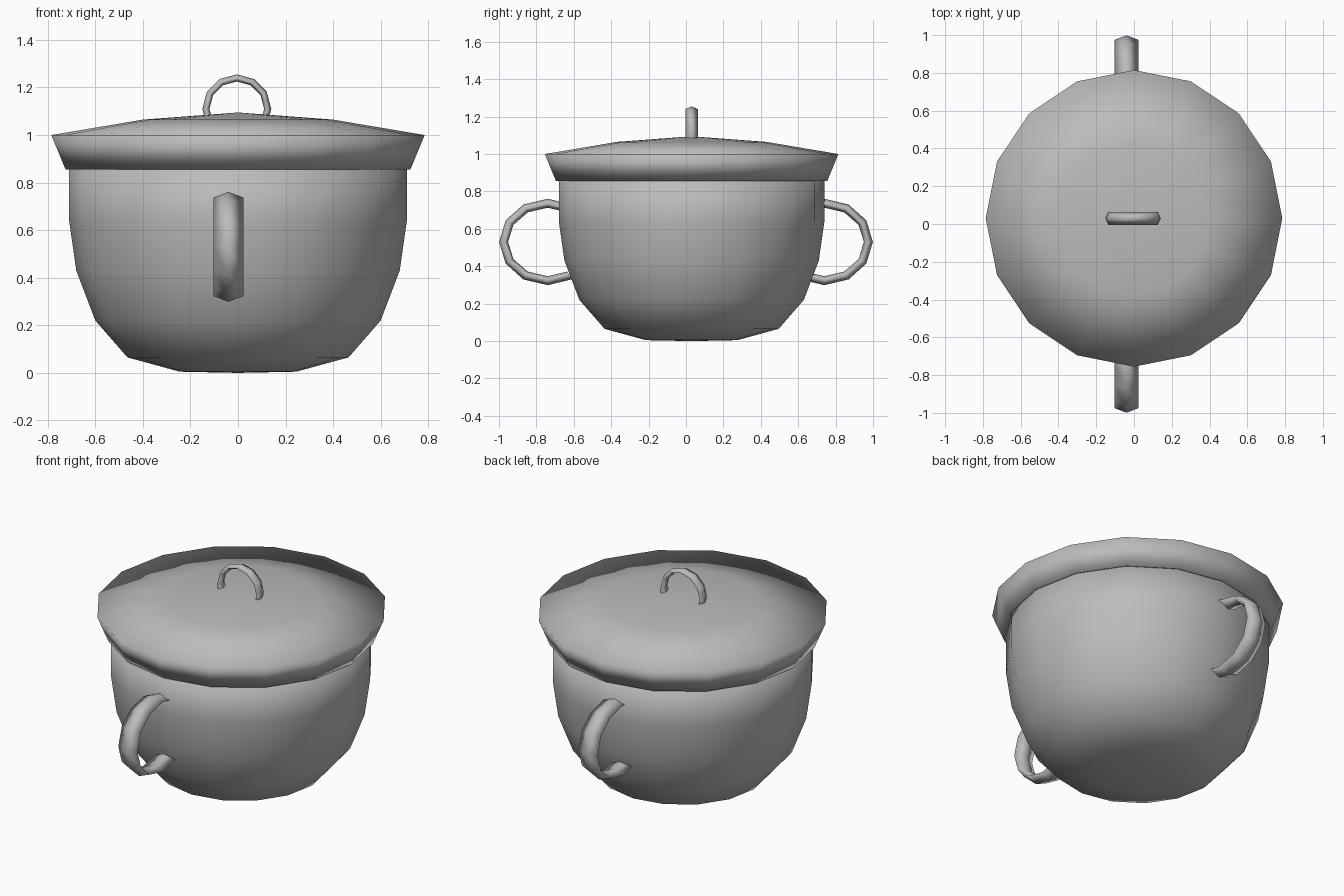
import bpy
import bmesh
from math import sin, cos, pi, radians

if "Cube" in bpy.data.objects:
    bpy.data.objects.remove(bpy.data.objects["Cube"])

grey = bpy.data.materials.new("plain_grey")
grey.use_nodes = True
COLOUR = (0.5, 0.5, 0.5, 1)
grey.diffuse_color = COLOUR
grey.node_tree.nodes["Principled BSDF"].inputs["Base Color"].default_value = COLOUR

SIDES = 16
AXIS_Y = 0.03


def finish(name, bm, location):
    """Turn a bmesh into a smooth grey object."""
    for face in bm.faces:
        face.smooth = True
    mesh = bpy.data.meshes.new(name)
    bm.to_mesh(mesh)
    bm.free()
    mesh.materials.append(grey)
    obj = bpy.data.objects.new(name, mesh)
    obj.location = location
    bpy.context.collection.objects.link(obj)
    return obj


def lathe(name, profile, thickness):
    """Spin a (radius, height) profile and give it an inner shell."""
    bm = bmesh.new()
    verts = [bm.verts.new((r, 0, z)) for r, z in profile]
    edges = [bm.edges.new(pair) for pair in zip(verts, verts[1:])]
    bmesh.ops.spin(bm, geom=verts + edges, cent=(0, 0, 0), axis=(0, 0, 1),
                   angle=2 * pi, steps=SIDES)
    bmesh.ops.remove_doubles(bm, verts=bm.verts, dist=0.0005)
    bmesh.ops.recalc_face_normals(bm, faces=bm.faces)
    # Make sure the single skin faces outward before it is thickened
    if sum(f.normal.dot(f.calc_center_median()) for f in bm.faces) < 0:
        bmesh.ops.reverse_faces(bm, faces=bm.faces)
    obj = finish(name, bm, (0, AXIS_Y, 0))
    shell = obj.modifiers.new("shell", "SOLIDIFY")
    shell.thickness = thickness
    shell.offset = -1
    shell.use_even_offset = True
    shell.use_flip_normals = True
    return obj


def handle(name, location, reach, rise, thick, width, turn, tilt):
    """Arched bar with a flat diamond section, bent through 240 degrees."""
    bm = bmesh.new()
    rings = []
    for i in range(9):
        a = radians(-120 + 30 * i)
        ring = []
        for k in range(4):
            s = thick * cos(k * pi / 2)
            ring.append(bm.verts.new(((rise + s) * sin(a),
                                      width * sin(k * pi / 2),
                                      (reach + s) * cos(a))))
        rings.append(ring)
    for a, b in zip(rings, rings[1:]):
        for k in range(4):
            n = (k + 1) % 4
            bm.faces.new((a[k], a[n], b[n], b[k]))
    # Bar skin faces the same way as the shells
    bmesh.ops.recalc_face_normals(bm, faces=bm.faces)
    top = max(bm.faces, key=lambda f: f.calc_center_median().z)
    if top.normal.z > 0:
        bmesh.ops.reverse_faces(bm, faces=bm.faces)
    obj = finish(name, bm, location)
    obj.rotation_euler = (0, tilt, turn)
    return obj


# Bowl with a rounded base
lathe("pot_body", [(0, 0), (0.245, 0.005), (0.465, 0.065), (0.60, 0.22),
                   (0.68, 0.43), (0.71, 0.64), (0.71, 0.9)], 0.04)

# Domed lid with a flared skirt
lathe("lid", [(0.725, 0.855), (0.785, 1.0), (0.4, 1.065), (0, 1.095)], 0.03)

# Grip on the lid, and one large handle at the front and the back
handle("lid_handle", (-0.005, AXIS_Y, 1.11), 0.13, 0.13, 0.015, 0.034, 0, 0)
for name, side in (("front_handle", -1), ("back_handle", 1)):
    handle(name, (-0.04, side * 0.74, 0.53), 0.235, 0.207, 0.024, 0.063,
           side * pi / 2, pi / 2)
